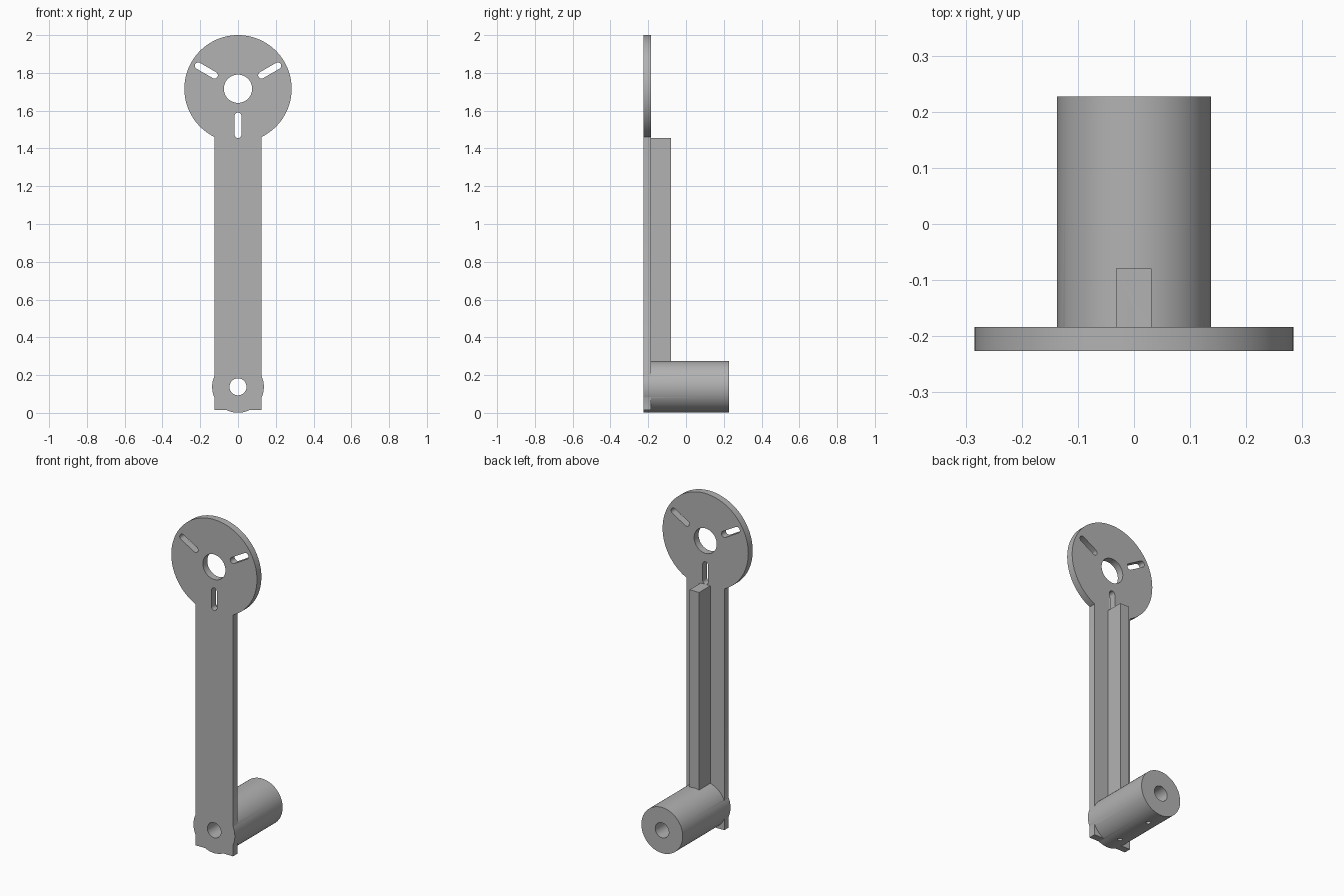
import bpy
import math
from mathutils import Matrix, Vector

cube = bpy.data.objects.get("Cube")
if cube:
    bpy.data.objects.remove(cube, do_unlink=True)

FRONT, PLATE_BACK, TUBE_BACK = -0.226, -0.184, 0.227
DISC_Z, DISC_R = 1.716, 0.284
TUBE_Z, TUBE_R = 0.138, 0.137

grey = bpy.data.materials.new("plain grey")
grey.use_nodes = True
grey.diffuse_color = (0.45, 0.45, 0.45, 1)
grey.node_tree.nodes["Principled BSDF"].inputs["Base Color"].default_value = grey.diffuse_color


def box(name, low, high):
    low, high = Vector(low), Vector(high)
    bpy.ops.mesh.primitive_cube_add(size=1)
    ob = bpy.context.object
    ob.name = name
    ob.data.transform(Matrix.Translation((low + high) / 2) @ Matrix.Diagonal((*(high - low), 1)))
    return ob


def rod(name, radius, start, end, sides=96):
    start, end = Vector(start), Vector(end)
    axis = end - start
    bpy.ops.mesh.primitive_cylinder_add(vertices=sides, radius=radius, depth=axis.length)
    ob = bpy.context.object
    ob.name = name
    turn = axis.to_track_quat('Z', 'Y').to_matrix().to_4x4()
    ob.data.transform(Matrix.Translation((start + end) / 2) @ turn)
    return ob


def combine(target, tool, operation):
    mod = target.modifiers.new(operation.lower(), 'BOOLEAN')
    mod.operation, mod.solver, mod.object = operation, 'EXACT', tool
    bpy.ops.object.select_all(action='DESELECT')
    bpy.context.view_layer.objects.active = target
    target.select_set(True)
    bpy.ops.object.modifier_apply(modifier=mod.name)
    bpy.data.objects.remove(tool, do_unlink=True)


# Solid body: arm plate, round head, pivot tube and stiffening rib
arm = box("crank_arm", (-0.125, FRONT, 0.015), (0.125, PLATE_BACK, 1.6))
for part in (
    rod("head_disc", DISC_R, (0, FRONT, DISC_Z), (0, PLATE_BACK, DISC_Z)),
    rod("pivot_tube", TUBE_R, (0, FRONT, TUBE_Z), (0, TUBE_BACK, TUBE_Z)),
    box("stiffening_rib", (-0.032, -0.2, 0.22), (0.031, -0.079, 1.455)),
):
    combine(arm, part, 'UNION')

# Round bores through the head and the tube
for radius, z in ((0.075, DISC_Z), (0.045, TUBE_Z)):
    combine(arm, rod("bore_cutter", radius, (0, -0.4, z), (0, 0.4, z), 48), 'DIFFERENCE')

# Three radial slots with rounded ends
SLOT_R, INNER, OUTER = 0.018, 0.144, 0.243
for i in range(3):
    spin = (Matrix.Translation((0, 0, DISC_Z))
            @ Matrix.Rotation(math.radians(120 * i), 4, 'Y'))
    slot = box("slot_cutter", (-SLOT_R, -0.3, -OUTER), (SLOT_R, -0.15, -INNER))
    for z in (-INNER, -OUTER):
        combine(slot, rod("slot_end", SLOT_R, (0, -0.3, z), (0, -0.15, z), 24), 'UNION')
    slot.data.transform(spin)
    combine(arm, slot, 'DIFFERENCE')

# Two small set-screw holes under the tube
for y in (-0.118, 0.122):
    combine(arm, rod("screw_cutter", 0.013, (0, y, -0.1), (0, y, TUBE_Z), 24), 'DIFFERENCE')

# Colour and shading
arm.data.materials.clear()
arm.data.materials.append(grey)
for face in arm.data.polygons:
    face.material_index = 0
bpy.ops.object.select_all(action='DESELECT')
arm.select_set(True)
bpy.context.view_layer.objects.active = arm
bpy.ops.object.shade_smooth_by_angle(angle=math.radians(30))
